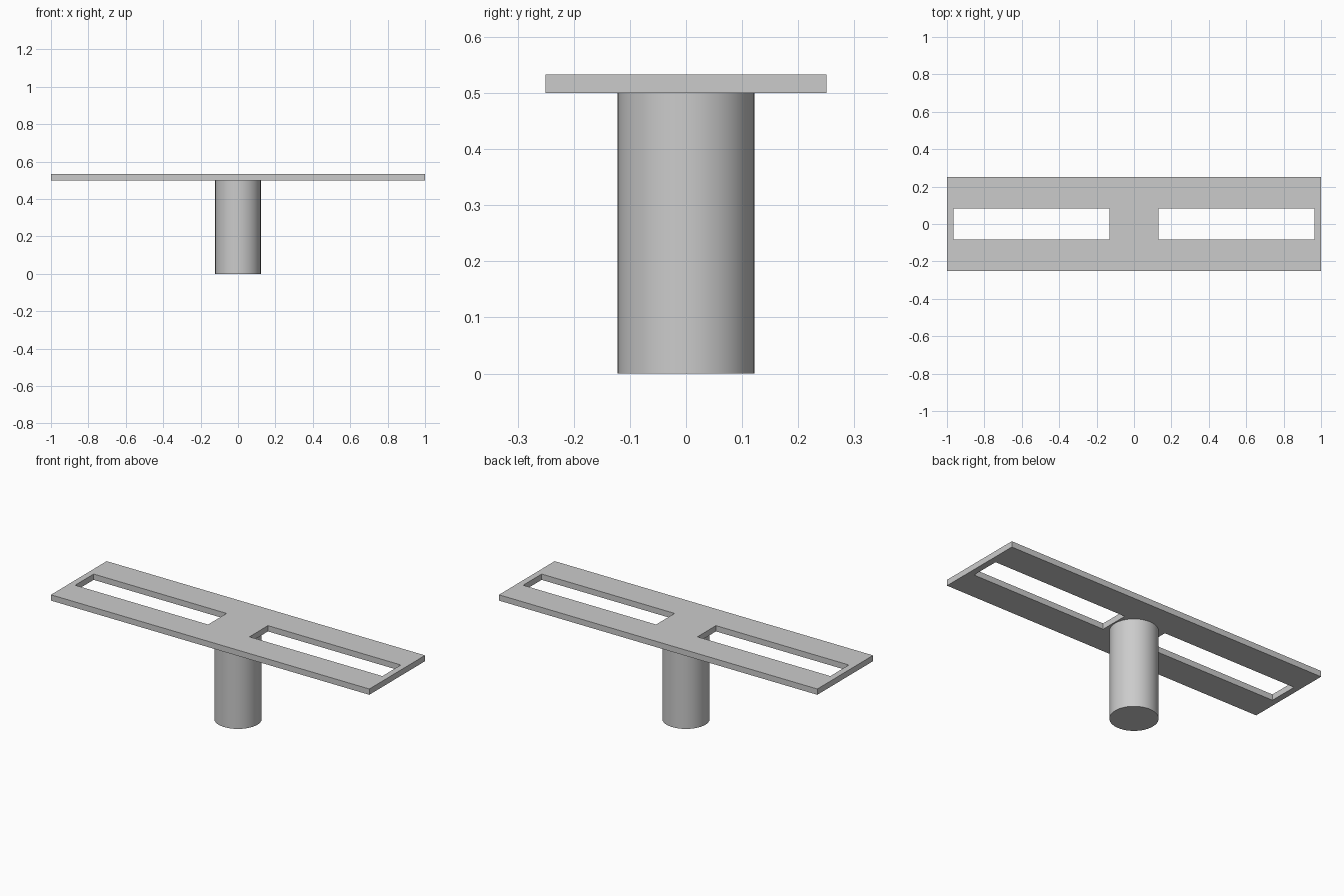
import bpy
import bmesh

cube = bpy.data.objects.get("Cube")
if cube:
    bpy.data.objects.remove(cube, do_unlink=True)

PLATE_BOTTOM, PLATE_TOP = 0.5, 0.533
POST_RADIUS = 0.122

# Single plain grey finish
grey = bpy.data.materials.new("plain grey")
grey.use_nodes = True
colour = (0.6, 0.6, 0.6, 1)
grey.diffuse_color = colour
grey.node_tree.nodes["Principled BSDF"].inputs["Base Color"].default_value = colour


def add_object(name, bm):
    bmesh.ops.recalc_face_normals(bm, faces=bm.faces)
    mesh = bpy.data.meshes.new(name)
    bm.to_mesh(mesh)
    bm.free()
    mesh.materials.append(grey)
    obj = bpy.data.objects.new(name, mesh)
    bpy.context.collection.objects.link(obj)
    return obj


# Flat plate: a grid of panels, leaving out the two long slots, raised to thickness
xs = [-1, -0.965, -0.13, 0.13, 0.965, 1]
ys = [-0.25, -0.083, 0.083, 0.25]
bm = bmesh.new()
grid = [[bm.verts.new((x, y, PLATE_BOTTOM)) for y in ys] for x in xs]
for i in range(len(xs) - 1):
    for j in range(len(ys) - 1):
        if j == 1 and i in (1, 3):
            continue
        bm.faces.new((grid[i][j], grid[i + 1][j], grid[i + 1][j + 1], grid[i][j + 1]))
raised = bmesh.ops.extrude_face_region(bm, geom=bm.faces[:], use_keep_orig=True)["geom"]
bmesh.ops.translate(bm, vec=(0, 0, PLATE_TOP - PLATE_BOTTOM),
                    verts=[v for v in raised if isinstance(v, bmesh.types.BMVert)])
add_object("slotted_plate", bm)

# Round post below the middle of the plate
bm = bmesh.new()
bmesh.ops.create_cone(bm, cap_ends=True, segments=64, radius1=POST_RADIUS,
                      radius2=POST_RADIUS, depth=PLATE_BOTTOM)
bmesh.ops.translate(bm, vec=(0, 0, PLATE_BOTTOM / 2), verts=bm.verts)
post = add_object("round_post", bm)
bpy.ops.object.select_all(action="DESELECT")
post.select_set(True)
bpy.context.view_layer.objects.active = post
bpy.ops.object.shade_smooth_by_angle()
